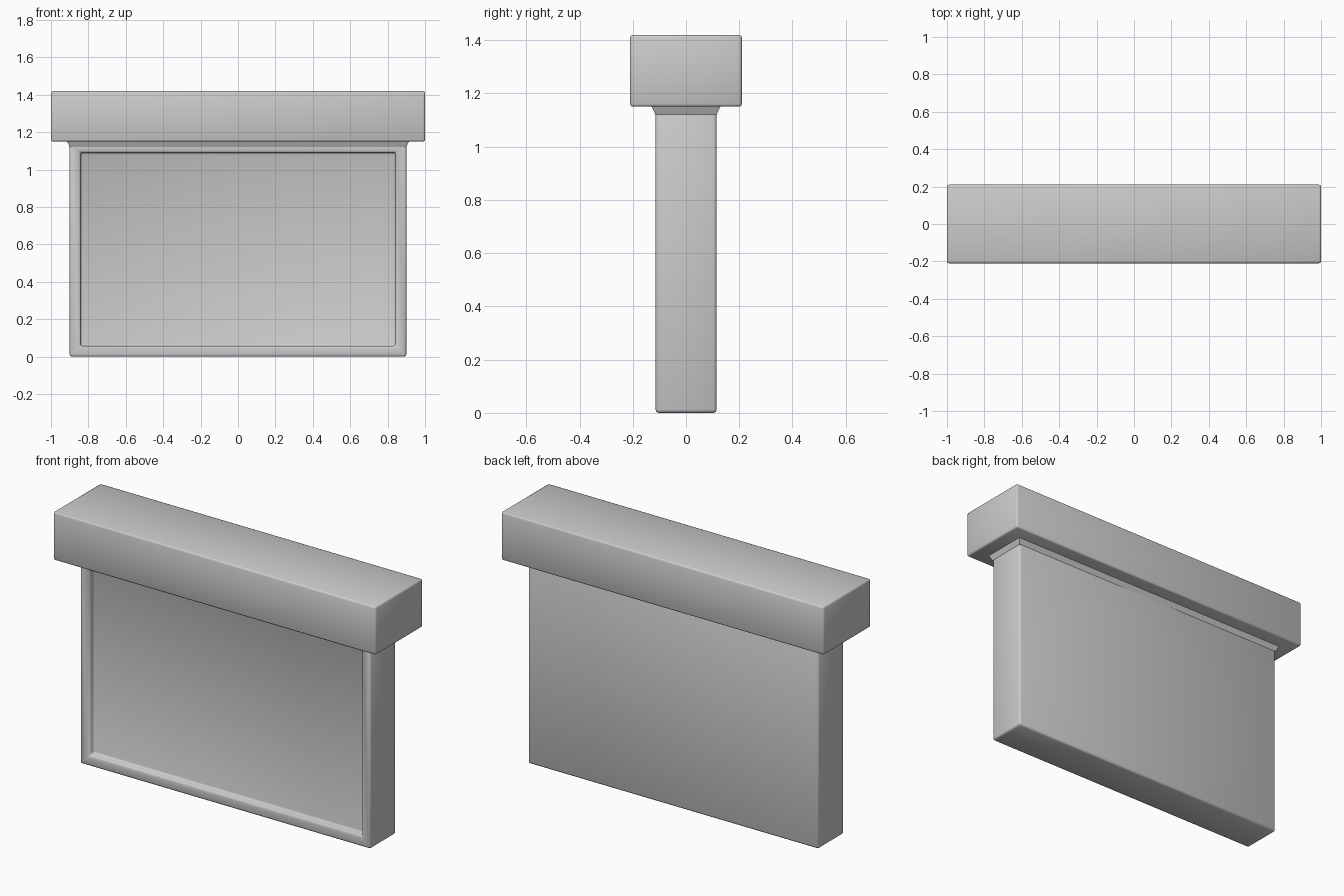
import bpy, bmesh
from math import radians
from mathutils import Vector

cube = bpy.data.objects.get("Cube")
if cube:
    bpy.data.objects.remove(cube, do_unlink=True)

stone = bpy.data.materials.new("grey_stone")
stone.use_nodes = True
GREY = (0.6, 0.6, 0.6, 1)
stone.diffuse_color = GREY
stone.node_tree.nodes["Principled BSDF"].inputs["Base Color"].default_value = GREY


def new_box(half_x, half_y, low, high):
    bm = bmesh.new()
    bmesh.ops.create_cube(bm, size=2)
    for v in bm.verts:
        v.co = Vector((v.co.x * half_x, v.co.y * half_y, high if v.co.z > 0 else low))
    return bm


def finish(name, bm, bevel=0):
    mesh = bpy.data.meshes.new(name)
    bmesh.ops.recalc_face_normals(bm, faces=bm.faces)
    bm.to_mesh(mesh)
    bm.free()
    mesh.materials.append(stone)
    obj = bpy.data.objects.new(name, mesh)
    bpy.context.collection.objects.link(obj)
    if bevel:
        mod = obj.modifiers.new("soft_edges", "BEVEL")
        mod.width = bevel
        mod.segments = 2
        mod.limit_method = "ANGLE"
        mod.angle_limit = radians(30)
    bpy.ops.object.select_all(action="DESELECT")
    obj.select_set(True)
    bpy.context.view_layer.objects.active = obj
    bpy.ops.object.shade_smooth()
    return obj


# Top slab
finish("top_slab", new_box(1.0, 0.21, 1.15, 1.42), 0.01)

# Body with a framed recess in the front
bm = new_box(0.9, 0.115, 0, 1.15)
bm.faces.ensure_lookup_table()
front = min(bm.faces, key=lambda f: f.calc_center_median().y)
bmesh.ops.inset_region(bm, faces=[front], thickness=0.082)
bmesh.ops.translate(bm, verts=front.verts, vec=(0, 0.005, 0))
panel = bmesh.ops.extrude_discrete_faces(bm, faces=[front])["faces"][0]
bmesh.ops.translate(bm, verts=panel.verts, vec=(0, 0.035, 0))
finish("panelled_body", bm, 0.012)

# Flared moulding under the slab
bm = new_box(0.9, 0.115, 1.12, 1.155)
for v in bm.verts:
    if v.co.z > 1.14:
        v.co.x *= 1.018
        v.co.y *= 1.14
flare = finish("flared_moulding", bm)
bpy.ops.object.shade_smooth_by_angle(angle=radians(30))
